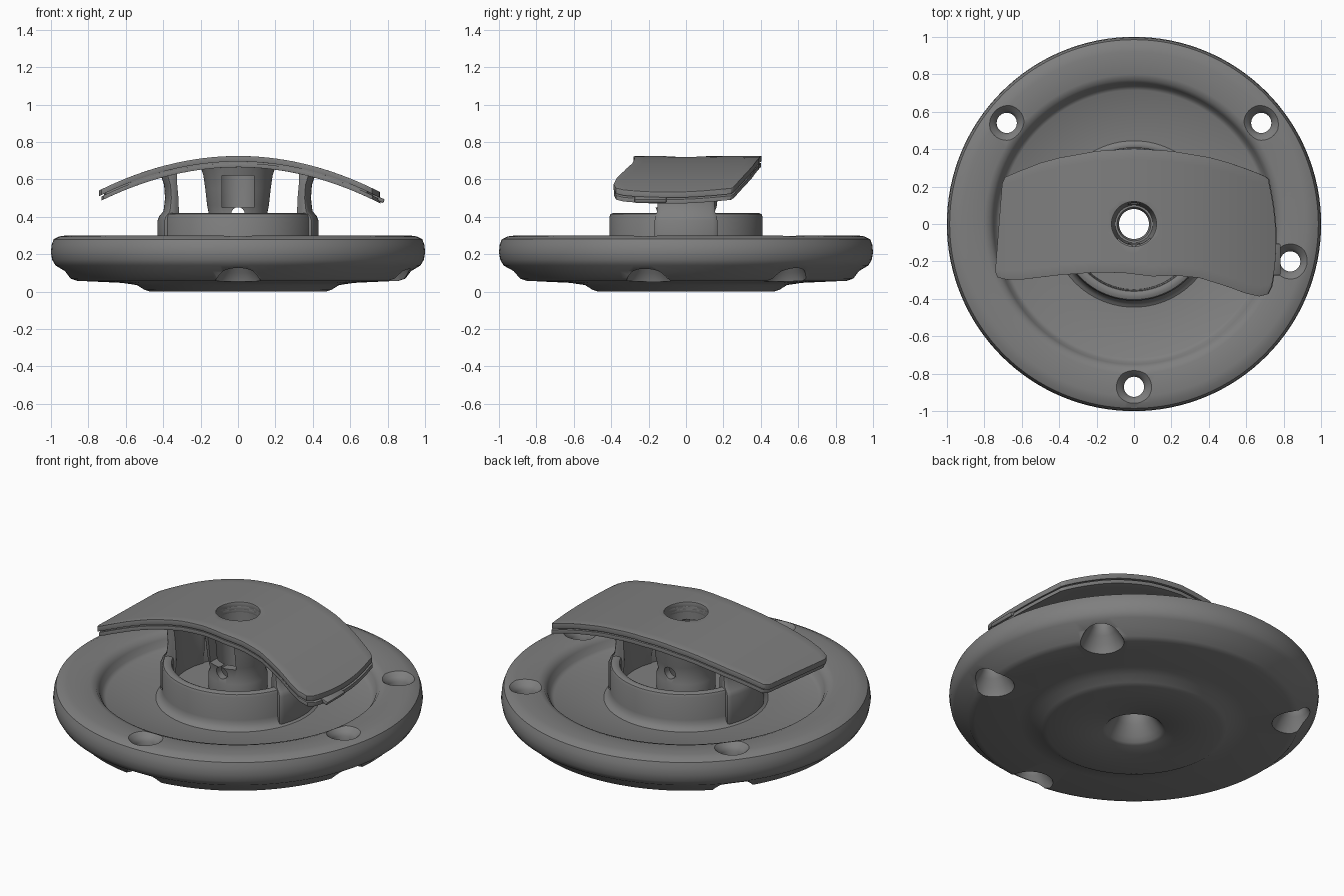
import bpy, bmesh, math
from mathutils import Vector, Matrix

if "Cube" in bpy.data.objects:
    bpy.data.objects.remove(bpy.data.objects["Cube"])

grey = bpy.data.materials.new("mid_grey")
grey.diffuse_color = (0.212, 0.212, 0.212, 1)
grey.use_nodes = True
grey.node_tree.nodes["Principled BSDF"].inputs["Base Color"].default_value = grey.diffuse_color


def finish(name, bm):
    bmesh.ops.recalc_face_normals(bm, faces=bm.faces)
    me = bpy.data.meshes.new(name)
    bm.to_mesh(me)
    bm.free()
    me.materials.append(grey)
    ob = bpy.data.objects.new(name, me)
    bpy.context.collection.objects.link(ob)
    return ob


def revolve(name, profile, a0=0.0, a1=math.tau, seg=96, loc=(0, 0, 0)):
    """Spin a closed (radius, z) profile around z; partial turns get end caps."""
    full = abs(a1 - a0 - math.tau) < 1e-6
    bm = bmesh.new()
    rings = []
    for i in range(seg if full else seg + 1):
        a = a0 + (a1 - a0) * i / seg
        rings.append([bm.verts.new((loc[0] + r * math.cos(a), loc[1] + r * math.sin(a), loc[2] + z))
                      for r, z in profile])
    n = len(profile)
    for i in range(seg):
        p, q = rings[i], rings[(i + 1) % len(rings)]
        for j in range(n):
            k = (j + 1) % n
            bm.faces.new((p[j], q[j], q[k], p[k]))
    if not full:
        bm.faces.new(rings[0])
        bm.faces.new(rings[-1])
    bmesh.ops.remove_doubles(bm, verts=bm.verts, dist=1e-5)
    return finish(name, bm)


def box(name, loc, size, rot=Matrix()):
    bm = bmesh.new()
    bmesh.ops.create_cube(bm, size=1, matrix=Matrix.Translation(loc) @ rot @ Matrix.Diagonal((*size, 1)))
    return finish(name, bm)


def apply(ob, kind, **props):
    m = ob.modifiers.new(kind, kind)
    for k, v in props.items():
        setattr(m, k, v)
    bpy.context.view_layer.objects.active = ob
    bpy.ops.object.modifier_apply(modifier=m.name)


def cut(ob, cutter):
    apply(ob, 'BOOLEAN', operation='DIFFERENCE', solver='EXACT', object=cutter)
    bpy.data.objects.remove(cutter)


def bevel(ob, width):
    apply(ob, 'BEVEL', width=width, segments=2, limit_method='ANGLE', angle_limit=math.radians(50))


# round base with raised rim, recessed floor and conical centre hole
base = revolve("base_disc", [
    (0.17, 0), (0.47, 0), (0.50, 0.01), (0.54, 0.035), (0.62, 0.047), (0.86, 0.058), (0.895, 0.07),
    (0.925, 0.11), (0.975, 0.14), (0.993, 0.17), (1, 0.21), (0.996, 0.25), (0.985, 0.28),
    (0.955, 0.295), (0.92, 0.30), (0.80, 0.298), (0.77, 0.288), (0.75, 0.262), (0.737, 0.225),
    (0.715, 0.21), (0.38, 0.21), (0.35, 0.28), (0.09, 0.28), (0.08, 0.25), (0.08, 0.14),
    (0.10, 0.09), (0.135, 0.035), (0.155, 0.01)], seg=128)

# screw holes: countersunk above, wide dimples below
for x, y in [(-0.68, 0.54), (0.68, 0.54), (0.835, -0.2), (0, -0.87)]:
    cut(base, revolve("hole_cutter", [
        (0, -0.02), (0.135, -0.02), (0.12, 0.06), (0.10, 0.10), (0.075, 0.14), (0.055, 0.17),
        (0.054, 0.255), (0.068, 0.275), (0.10, 0.305), (0.10, 0.4), (0, 0.4)], seg=32, loc=(x, y, 0)))

# hub ring
hub = revolve("hub_ring", [
    (0.455, 0.205), (0.43, 0.217), (0.415, 0.24), (0.41, 0.265), (0.41, 0.40), (0.404, 0.414),
    (0.39, 0.42), (0.372, 0.42), (0.36, 0.414), (0.355, 0.40), (0.35, 0.27), (0.36, 0.205)])

# side legs holding the handle plate
leg_profile = [(0.43, 0.205), (0.43, 0.38), (0.42, 0.405), (0.398, 0.43), (0.39, 0.5), (0.395, 0.57),
               (0.415, 0.63), (0.35, 0.645), (0.35, 0.57), (0.343, 0.5), (0.34, 0.42), (0.345, 0.205)]
legs = []
for side, mid in (("right", 0), ("left", math.pi)):
    leg = revolve(side + "_leg", leg_profile, mid - 0.41, mid + 0.41, 12)
    bevel(leg, 0.01)
    legs.append(leg)

# centre column with a front window and a small cross hole
column = revolve("centre_column", [
    (0.16, 0.27), (0.16, 0.36), (0.15, 0.39), (0.165, 0.46), (0.175, 0.55), (0.185, 0.62), (0.2, 0.668),
    (0.122, 0.675), (0.12, 0.55), (0.11, 0.42), (0.10, 0.27)], seg=64)
cut(column, box("window_cutter", (0, -0.2, 0.535), (0.17, 0.3, 0.17)))
bm = bmesh.new()
bmesh.ops.create_cone(bm, cap_ends=True, segments=24, radius1=0.036, radius2=0.036, depth=1,
                      matrix=Matrix.Translation((0, 0, 0.415)) @ Matrix.Rotation(math.pi / 2, 4, 'X'))
cut(column, finish("cross_cutter", bm))

# arched handle plate outline: front and back edges, left to right
front = [(-0.742, -0.255), (-0.73, -0.285), (-0.68, -0.298), (-0.6, -0.297), (-0.4, -0.273), (-0.2, -0.258),
         (-0.05, -0.262), (0.1, -0.28), (0.22, -0.275), (0.35, -0.288), (0.5, -0.335), (0.6, -0.372),
         (0.67, -0.387), (0.715, -0.375), (0.735, -0.335)]
back = [(-0.705, 0.215), (-0.69, 0.25), (-0.62, 0.28), (-0.5, 0.327), (-0.4, 0.354), (-0.2, 0.39),
        (0, 0.403), (0.2, 0.39), (0.4, 0.357), (0.5, 0.33), (0.6, 0.295), (0.66, 0.272), (0.7, 0.255),
        (0.718, 0.24), (0.723, 0.21)]


def along(pts, t):
    f = t * (len(pts) - 1)
    i = min(int(f), len(pts) - 2)
    return Vector(pts[i]).lerp(Vector(pts[i + 1]), f - i)


def arch(x):
    return 0.725 - 0.335 * x * x


def plate(name, drop, thick, scale=1.0, shift=0.0, hole=0.12):
    bm = bmesh.new()
    nu, nv = 42, 12
    grid = []
    for i in range(nu + 1):
        a, b = along(front, i / nu), along(back, i / nu)
        row = []
        for j in range(nv + 1):
            v = j / nv
            p = a.lerp(b, v) * scale
            bulge = 0.03 * 4 * v * (1 - v) * max(0, p.x / 0.73) ** 6
            x = p.x + bulge + shift
            row.append(bm.verts.new((x, p.y, arch(x) - drop)))
        grid.append(row)
    for i in range(nu):
        for j in range(nv):
            bm.faces.new((grid[i][j], grid[i + 1][j], grid[i + 1][j + 1], grid[i][j + 1]))
    # thicken straight down
    ext = bmesh.ops.extrude_face_region(bm, geom=bm.faces[:], use_keep_orig=True)
    for v in ext["geom"]:
        if isinstance(v, bmesh.types.BMVert):
            v.co.z -= thick
    ob = finish(name, bm)
    cut(ob, revolve("plate_cutter", [(0, 0.4), (hole, 0.4), (hole, 0.9), (0, 0.9)], seg=48))
    bevel(ob, min(0.009, thick * 0.3))
    return ob


plates = [plate("handle_top_plate", 0.0, 0.03),
          plate("handle_core", 0.025, 0.02, 0.965),
          plate("handle_lower_plate", 0.038, 0.022, 0.995, 0.008)]

# small tab on the right end of the lower plate
tab = box("handle_tab", (0.748, -0.19, 0.497), (0.07, 0.17, 0.022), Matrix.Rotation(0.42, 4, 'Y'))
bevel(tab, 0.006)

# smooth shading with crisp edges
bpy.ops.object.select_all(action='DESELECT')
for ob in [base, hub, column, tab] + legs + plates:
    ob.select_set(True)
bpy.context.view_layer.objects.active = base
bpy.ops.object.shade_smooth_by_angle(angle=math.radians(38))
